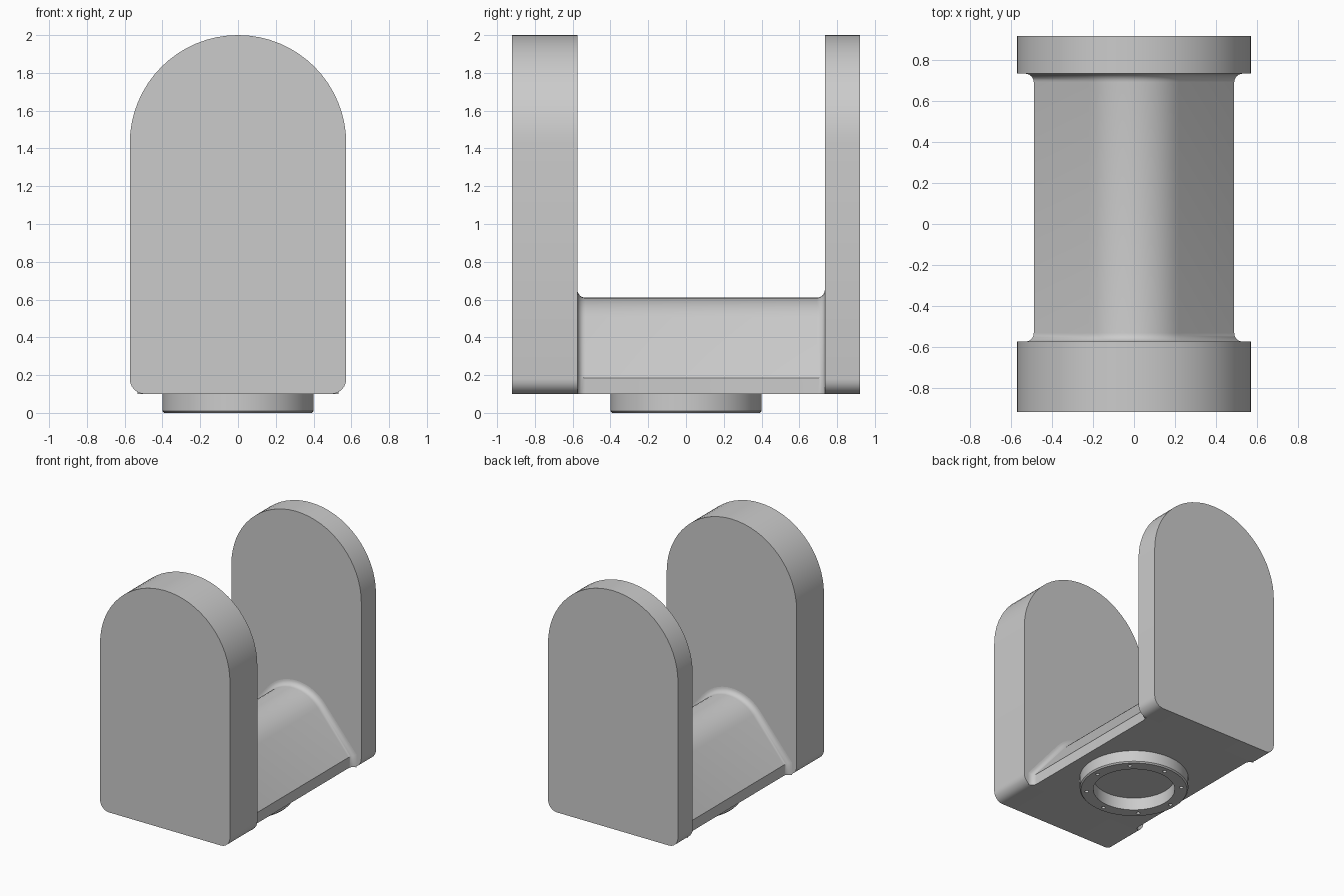
import bpy, bmesh
from math import sin, cos, tan, pi, radians

cube = bpy.data.objects.get("Cube")
if cube:
    bpy.data.objects.remove(cube, do_unlink=True)

grey = bpy.data.materials.new("plain grey")
grey.use_nodes = True
COLOUR = (0.6, 0.6, 0.6, 1)
grey.diffuse_color = COLOUR
grey.node_tree.nodes["Principled BSDF"].inputs["Base Color"].default_value = COLOUR

HALF_W, BASE, TOP = 0.573, 0.10, 2.0
FRONT, BACK = (-0.92, -0.575), (0.735, 0.92)


def loft(name, sections, ring=False):
    """Join equal-length closed sections with quads; cap the ends unless it is a ring."""
    bm = bmesh.new()
    rows = [[bm.verts.new(p) for p in s] for s in sections]
    pairs = list(zip(rows, rows[1:]))
    if ring:
        pairs.append((rows[-1], rows[0]))
    else:
        bm.faces.new(rows[0])
        bm.faces.new(rows[-1])
    for a, b in pairs:
        for i in range(len(a)):
            j = (i + 1) % len(a)
            bm.faces.new((a[i], a[j], b[j], b[i]))
    bmesh.ops.recalc_face_normals(bm, faces=bm.faces)
    mesh = bpy.data.meshes.new(name)
    bm.to_mesh(mesh)
    bm.free()
    mesh.materials.append(grey)
    obj = bpy.data.objects.new(name, mesh)
    bpy.context.collection.objects.link(obj)
    return obj


def arc(cx, cz, r, start, end, n):
    angles = [radians(start + (end - start) * i / n) for i in range(n + 1)]
    return [(cx + r * cos(a), cz + r * sin(a)) for a in angles]


def smooth(obj):
    bpy.ops.object.select_all(action="DESELECT")
    obj.select_set(True)
    bpy.context.view_layer.objects.active = obj
    bpy.ops.object.shade_smooth_by_angle(angle=radians(35))


# Upright plates: round top, small rounded bottom corners
r = 0.08
outline = (arc(0, TOP - HALF_W, HALF_W, 0, 180, 32)
           + arc(-HALF_W + r, BASE + r, r, 180, 270, 6)
           + arc(HALF_W - r, BASE + r, r, 270, 360, 6))
for name, span in (("front_plate", FRONT), ("back_plate", BACK)):
    smooth(loft(name, [[(x, y, z) for x, z in outline] for y in span]))

# Bridge: round-topped wedge that flares into both plates
SLOPE, CROWN, SIDE, RIDGE = radians(50), 0.287, 0.49, 0.61


def bridge_section(y, d):
    cz, x = RIDGE - CROWN, SIDE + d
    knee = cz + (CROWN + d - x * sin(SLOPE)) / cos(SLOPE)
    pts = [(x, BASE), (x, knee)]
    pts += arc(0, cz, CROWN + d, 40, 140, 14)
    pts += [(-x, knee), (-x, BASE)]
    return [(px, y, pz) for px, pz in pts]


fillet = 0.042
steps = [i * pi / 12 for i in range(7)]
flare = [(fillet * (1 - sin(a)), fillet * (1 - cos(a))) for a in steps]
sections = [bridge_section(FRONT[1] + dy, d) for dy, d in reversed(flare)][::-1]
sections += [bridge_section(BACK[0] - dy, d) for dy, d in flare]
# order every section from front to back
sections.sort(key=lambda s: s[0][1])
smooth(loft("bridge", sections))

# Mounting ring under the bridge
profile = [(0.40, 0.12), (0.40, 0.01), (0.39, 0), (0.30, 0), (0.30, 0.12)]
turns = [2 * pi * i / 64 for i in range(64)]
flange = loft("mounting_ring",
              [[(q * cos(a), q * sin(a), z) for q, z in profile] for a in turns], ring=True)

# Eight small bolt holes around the ring
bm = bmesh.new()
for i in range(8):
    made = bmesh.ops.create_cone(bm, cap_ends=True, segments=12, radius1=0.015,
                                 radius2=0.015, depth=0.10)
    a = i * pi / 4
    bmesh.ops.translate(bm, verts=made["verts"], vec=(0.35 * cos(a), 0.35 * sin(a), 0))
mesh = bpy.data.meshes.new("bolt_hole_cutter")
bm.to_mesh(mesh)
bm.free()
mesh.materials.append(grey)
cutter = bpy.data.objects.new("bolt_hole_cutter", mesh)
cutter.hide_render = True
bpy.context.collection.objects.link(cutter)

cut = flange.modifiers.new("bolt_holes", "BOOLEAN")
cut.object = cutter
cut.operation = "DIFFERENCE"
cut.solver = "EXACT"
bpy.context.view_layer.objects.active = flange
bpy.ops.object.modifier_apply(modifier=cut.name)
bpy.data.objects.remove(cutter, do_unlink=True)
smooth(flange)
